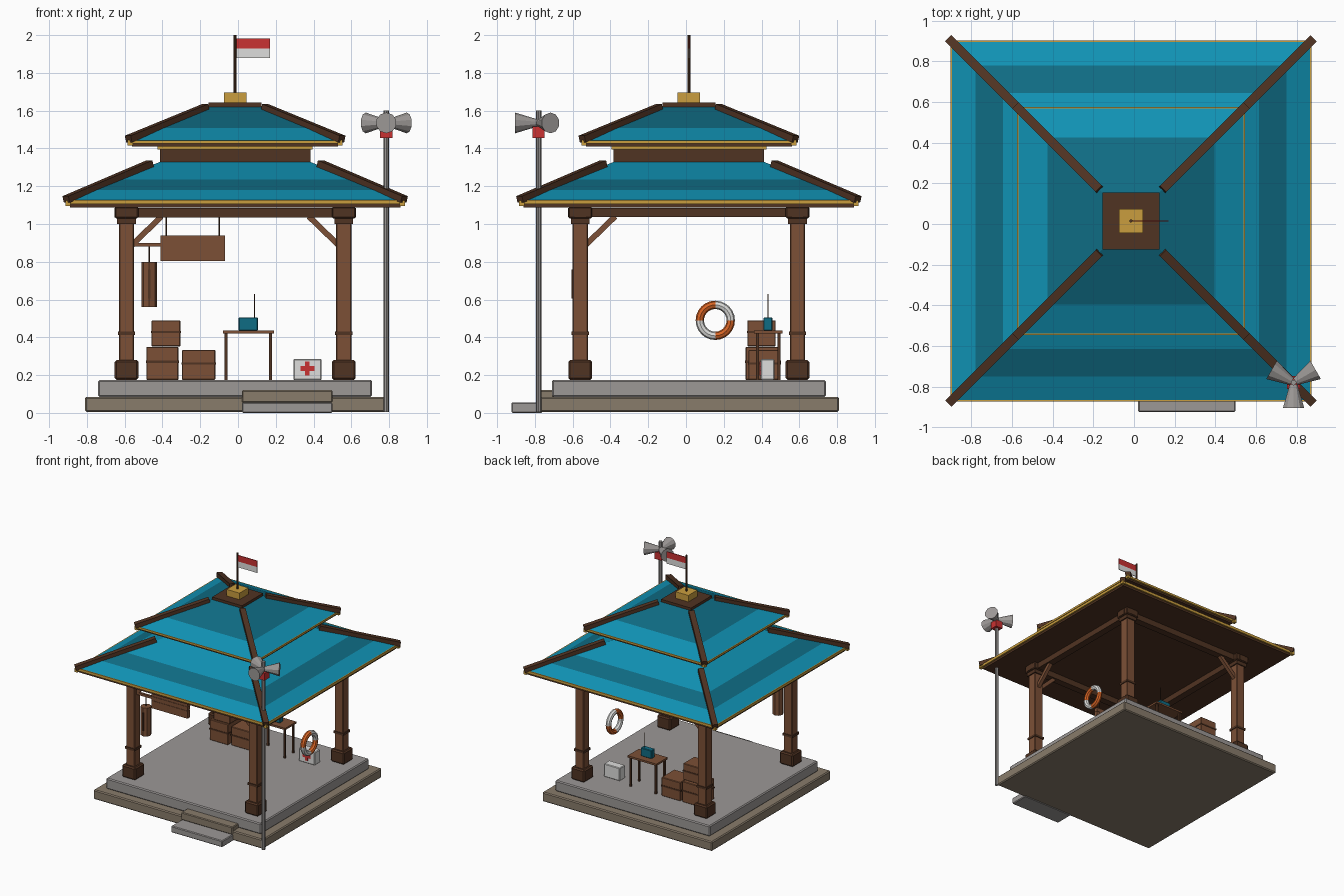
import bpy, bmesh, math
from mathutils import Vector, Matrix

if "Cube" in bpy.data.objects:
    bpy.data.objects.remove(bpy.data.objects["Cube"])

CX, CY = -0.015, 0.015          # centre of the pavilion


def mat(name, r, g, b):
    lin = lambda c: ((c / 255 + 0.055) / 1.055) ** 2.4
    m = bpy.data.materials.new(name)
    m.diffuse_color = (lin(r), lin(g), lin(b), 1)
    m.use_nodes = True
    m.node_tree.nodes["Principled BSDF"].inputs["Base Color"].default_value = m.diffuse_color
    return m


WOOD = mat("wood brown", 124, 80, 54)
DARK = mat("dark brown", 80, 51, 34)
TEAL = mat("roof teal", 16, 146, 180)
DEEP = mat("deep teal", 15, 108, 132)
GOLD = mat("gold", 202, 158, 62)
STONE = mat("stone grey", 156, 152, 150)
TAN = mat("tan stone", 137, 124, 107)
RED = mat("red", 202, 50, 50)
WHITE = mat("white", 222, 222, 220)
ORANGE = mat("orange", 216, 100, 36)


def finish(name, bm, *mats):
    bmesh.ops.recalc_face_normals(bm, faces=bm.faces)
    me = bpy.data.meshes.new(name)
    bm.to_mesh(me)
    bm.free()
    for m in mats:
        me.materials.append(m)
    ob = bpy.data.objects.new(name, me)
    bpy.context.collection.objects.link(ob)
    return ob


def box(name, x0, x1, y0, y1, z0, z1, m, bevel=0):
    bm = bmesh.new()
    bmesh.ops.create_cube(bm, size=1)
    for v in bm.verts:
        v.co = Vector(((x0 + x1) / 2 + v.co.x * (x1 - x0), (y0 + y1) / 2 + v.co.y * (y1 - y0),
                       (z0 + z1) / 2 + v.co.z * (z1 - z0)))
    if bevel:
        bmesh.ops.bevel(bm, geom=bm.edges[:], offset=bevel, segments=1, affect='EDGES')
    return finish(name, bm, m)


def slab(name, half, z0, z1, m, bevel=0, x=CX, y=CY):
    return box(name, x - half, x + half, y - half, y + half, z0, z1, m, bevel)


def strut(name, a, b, w, h, m):
    """Rectangular bar from a to b."""
    a, b = Vector(a), Vector(b)
    d = (b - a).normalized()
    side = d.cross(Vector((0, 0, 1))).normalized()
    up = side.cross(d)
    bm = bmesh.new()
    bmesh.ops.create_cube(bm, size=1)
    for v in bm.verts:
        v.co = (a + b) / 2 + side * v.co.x * w + d * v.co.y * (b - a).length + up * v.co.z * h
    return finish(name, bm, m)


def tube(name, a, b, r0, r1, m, sides=8):
    a, b = Vector(a), Vector(b)
    bm = bmesh.new()
    rot = (b - a).to_track_quat('Z', 'Y').to_matrix().to_4x4()
    bmesh.ops.create_cone(bm, cap_ends=True, segments=sides, radius1=r0, radius2=r1,
                          depth=(b - a).length, matrix=Matrix.Translation((a + b) / 2) @ rot)
    return finish(name, bm, m)


def roof(name, rings):
    """Square hip roof with alternating bands of tiles."""
    bm = bmesh.new()
    loops = [[bm.verts.new((CX + sx * h, CY + sy * h, z))
              for sx, sy in ((-1, -1), (1, -1), (1, 1), (-1, 1))] for h, z in rings]
    for k in range(len(loops) - 1):
        for i in range(4):
            j = (i + 1) % 4
            f = bm.faces.new((loops[k][i], loops[k][j], loops[k + 1][j], loops[k + 1][i]))
            f.material_index = k % 2
    bm.faces.new(loops[0]).material_index = 2
    bm.faces.new(loops[-1]).material_index = 2
    return finish(name, bm, TEAL, DEEP, DARK)


# Stone platform and steps
slab("base_tier", 0.795, 0.005, 0.085, TAN, 0.008)
slab("floor_tier", 0.725, 0.085, 0.175, STONE, 0.008)
box("lower_step", 0.02, 0.50, -0.925, -0.76, 0, 0.055, STONE, 0.006)
box("upper_step", 0.02, 0.50, -0.79, -0.70, 0.055, 0.12, TAN, 0.006)

# Posts with footings, rings and capitals
P = 0.575
for sx in (-1, 1):
    for sy in (-1, 1):
        x, y = CX + sx * P, CY + sy * P
        slab("post_footing", 0.063, 0.175, 0.28, DARK, 0.01, x, y)
        slab("post", 0.04, 0.27, 1.04, WOOD, 0.005, x, y)
        slab("post_ring", 0.046, 0.413, 0.432, DARK, 0, x, y)
        slab("post_neck", 0.05, 1.0, 1.03, DARK, 0, x, y)
        slab("post_capital", 0.062, 1.03, 1.09, DARK, 0.006, x, y)

# Ring beams
for s in (-1, 1):
    box("long_beam", CX - 0.64, CX + 0.64, CY + s * P - 0.03, CY + s * P + 0.03, 1.035, 1.085, DARK)
    box("cross_beam", CX + s * P - 0.03, CX + s * P + 0.03, CY - 0.64, CY + 0.64, 1.036, 1.084, DARK)

# Diagonal braces: post corner signs, then direction of the brace
for sx, sy, dx, dy in ((-1, -1, 1, 0), (1, -1, -1, 0), (-1, -1, 0, 1), (1, -1, 0, 1), (-1, 1, 1, 0)):
    x, y = CX + sx * P, CY + sy * P
    strut("brace", (x + dx * 0.03, y + dy * 0.03, 0.89), (x + dx * 0.185, y + dy * 0.185, 1.04),
          0.03, 0.03, WOOD)

# Two roof tiers with soffits, gold trim and neck
slab("lower_soffit", 0.875, 1.088, 1.108, DARK)
slab("lower_trim", 0.888, 1.105, 1.127, GOLD)
roof("lower_roof", [(0.88, 1.127), (0.765, 1.18), (0.63, 1.235), (0.40, 1.328)])
slab("roof_neck", 0.398, 1.29, 1.40, DARK)
slab("neck_trim", 0.41, 1.395, 1.41, GOLD)
slab("upper_soffit", 0.545, 1.41, 1.428, DARK)
slab("upper_trim", 0.56, 1.425, 1.442, GOLD)
roof("upper_roof", [(0.553, 1.442), (0.41, 1.508), (0.14, 1.62)])
slab("roof_cap", 0.14, 1.612, 1.642, DARK)
slab("finial_block", 0.06, 1.642, 1.697, GOLD)

# Hip ridges with gold tips
for sx in (-1, 1):
    for sy in (-1, 1):
        for part, h0, z0, h1, z1 in (("lower", 0.895, 1.13, 0.45, 1.32), ("upper", 0.565, 1.45, 0.155, 1.618)):
            strut(part + "_hip_ridge", (CX + sx * h0, CY + sy * h0, z0), (CX + sx * h1, CY + sy * h1, z1),
                  0.044, 0.036, DARK)
            slab(part + "_hip_tip", 0.014, z0 - 0.035, z0 - 0.005, GOLD, 0, CX + sx * (h0 - 0.01), CY + sy * (h0 - 0.01))

# Flag
tube("flag_pole", (CX, CY, 1.69), (CX, CY, 2.0), 0.008, 0.008, DARK)
box("flag_red_half", -0.007, 0.17, CY - 0.003, CY + 0.003, 1.93, 1.982, RED)
box("flag_white_half", -0.007, 0.17, CY - 0.003, CY + 0.003, 1.88, 1.93, WHITE)

# Loudspeaker mast with three horns
HX, HY, HZ = 0.785, -0.78, 1.535
tube("mast", (HX, HY, 0.005), (HX, HY, 1.6), 0.014, 0.014, STONE)
box("speaker_box", HX - 0.032, HX + 0.032, HY - 0.032, HY + 0.032, 1.455, 1.515, RED)
for deg in (-90, 30, 150):
    d = Vector((math.cos(math.radians(deg)), math.sin(math.radians(deg)), 0))
    c = Vector((HX, HY, HZ))
    tube("horn", c + d * 0.01, c + d * 0.125, 0.02, 0.055, STONE, 10)

# Hanging plank sign
FY = CY - P
for z in (0.805, 0.871, 0.906):
    top = {0.805: 0.869, 0.871: 0.904, 0.906: 0.94}[z]
    box("sign_plank", -0.41, -0.07, FY - 0.015, FY + 0.015, z, top, WOOD)
for x in (-0.38, -0.10):
    tube("sign_hanger", (x, FY, 0.935), (x, FY, 1.04), 0.005, 0.005, DARK, 6)

# Hanging slit drum on its arm
box("drum_arm", -0.56, -0.41, FY - 0.01, FY + 0.01, 0.88, 0.90, WOOD)
tube("drum_cord", (-0.47, FY, 0.79), (-0.47, FY, 0.885), 0.004, 0.004, DARK, 6)
tube("slit_drum", (-0.47, FY, 0.56), (-0.47, FY, 0.80), 0.042, 0.042, WOOD, 8)
box("drum_slit", -0.477, -0.463, FY - 0.046, FY - 0.037, 0.605, 0.76, DARK)

# Desk, radio and aerial
box("desk_top", -0.08, 0.19, 0.36, 0.51, 0.42, 0.436, WOOD)
for x in (-0.063, 0.173):
    for y in (0.378, 0.492):
        box("desk_leg", x - 0.008, x + 0.008, y - 0.008, y + 0.008, 0.175, 0.42, DARK)
box("radio", 0.003, 0.105, 0.41, 0.457, 0.436, 0.506, DEEP, 0.004)
tube("radio_aerial", (0.087, 0.434, 0.5), (0.087, 0.434, 0.63), 0.003, 0.003, DARK, 6)

# Crates with dark straps
for x0, x1, y0, y1, z0, z1 in ((-0.485, -0.315, 0.315, 0.50, 0.175, 0.35),
                               (-0.458, -0.305, 0.325, 0.475, 0.352, 0.49),
                               (-0.297, -0.12, 0.33, 0.50, 0.175, 0.333)):
    box("crate", x0, x1, y0, y1, z0, z1, WOOD, 0.004)
    zs = z0 + 0.55 * (z1 - z0)
    box("crate_strap", x0 - 0.003, x1 + 0.003, y0 - 0.003, y1 + 0.003, zs - 0.006, zs + 0.006, DARK)

# First aid box with a cross
box("aid_box", 0.293, 0.443, 0.395, 0.468, 0.175, 0.285, WHITE, 0.005)
box("cross_bar", 0.33, 0.405, 0.390, 0.396, 0.223, 0.247, RED)
box("cross_upright", 0.356, 0.379, 0.390, 0.396, 0.198, 0.272, RED)

# Life ring, coloured in quarters
bpy.ops.mesh.primitive_torus_add(major_segments=24, minor_segments=8, major_radius=0.082, minor_radius=0.022)
ring = bpy.context.object
ring.name = "life_ring"
ring.data.transform(Matrix.Translation((0.56, 0.155, 0.49)) @ Matrix.Rotation(math.pi / 2, 4, 'Y'))
ring.data.materials.append(WHITE)
ring.data.materials.append(ORANGE)
for p in ring.data.polygons:
    p.material_index = int((p.center.y - 0.155) * (p.center.z - 0.49) < 0)
